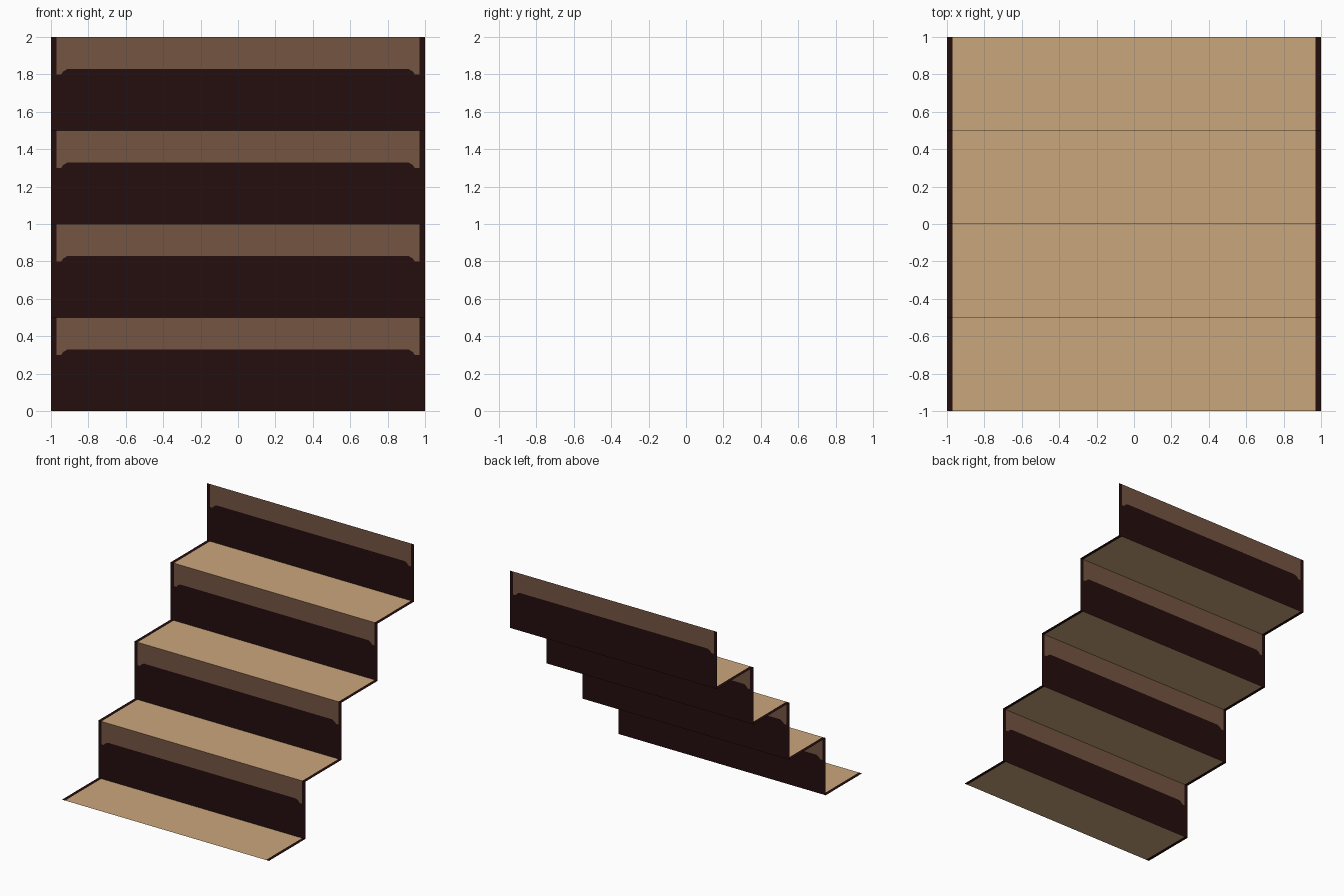
import bpy, bmesh

if "Cube" in bpy.data.objects:
    bpy.data.objects.remove(bpy.data.objects["Cube"])


def lin(c):
    c /= 255
    return c / 12.92 if c <= 0.04045 else ((c + 0.055) / 1.055) ** 2.4


def material(name, rgb):
    m = bpy.data.materials.new(name)
    m.diffuse_color = (*[lin(c) for c in rgb], 1)
    m.use_nodes = True
    m.node_tree.nodes["Principled BSDF"].inputs["Base Color"].default_value = m.diffuse_color
    return m


DARK, BAND, TAN = 0, 1, 2
mats = [material("dark_wood", (36, 14, 13)),
        material("mid_brown_wood", (116, 85, 66)),
        material("tan_wood", (202, 166, 124))]


def sheet(name, quads):
    """Thin surface from (corner list, material) quads."""
    bm = bmesh.new()
    for corners, mat in quads:
        f = bm.faces.new([bm.verts.new(c) for c in corners])
        f.material_index = mat
    bmesh.ops.remove_doubles(bm, verts=bm.verts[:], dist=1e-5)
    me = bpy.data.meshes.new(name)
    bm.to_mesh(me)
    bm.free()
    for m in mats:
        me.materials.append(m)
    ob = bpy.data.objects.new(name, me)
    bpy.context.collection.objects.link(ob)


STEP = 0.5
# lower outline of the riser band: (x, depth below the top edge)
half = [(0.97, 0.20), (0.945, 0.20), (0.935, 0.185), (0.91, 0.17)]
outline = [(-x, d) for x, d in half] + half[::-1]

for i in range(4):
    y0, z0 = -1 + STEP * i, STEP * i
    y1, z1 = y0 + STEP, z0 + STEP

    # tread: tan with dark side edges
    xs = [-1, -0.97, 0.97, 1]
    sheet(f"tread_{i + 1}", [
        ([(a, y0, z0), (b, y0, z0), (b, y1, z0), (a, y1, z0)], m)
        for a, b, m in zip(xs, xs[1:], (DARK, TAN, DARK))])

    # riser: dark board with a brown band along the top
    quads = [([(a, y1, z0), (b, y1, z0), (b, y1, z1), (a, y1, z1)], DARK)
             for a, b in ((-1, -0.97), (0.97, 1))]
    for (a, da), (b, db) in zip(outline, outline[1:]):
        pa, pb = (a, y1, z1 - da), (b, y1, z1 - db)
        quads.append(([(a, y1, z0), (b, y1, z0), pb, pa], DARK))
        quads.append(([pa, pb, (b, y1, z1), (a, y1, z1)], BAND))
    sheet(f"riser_{i + 1}", quads)
